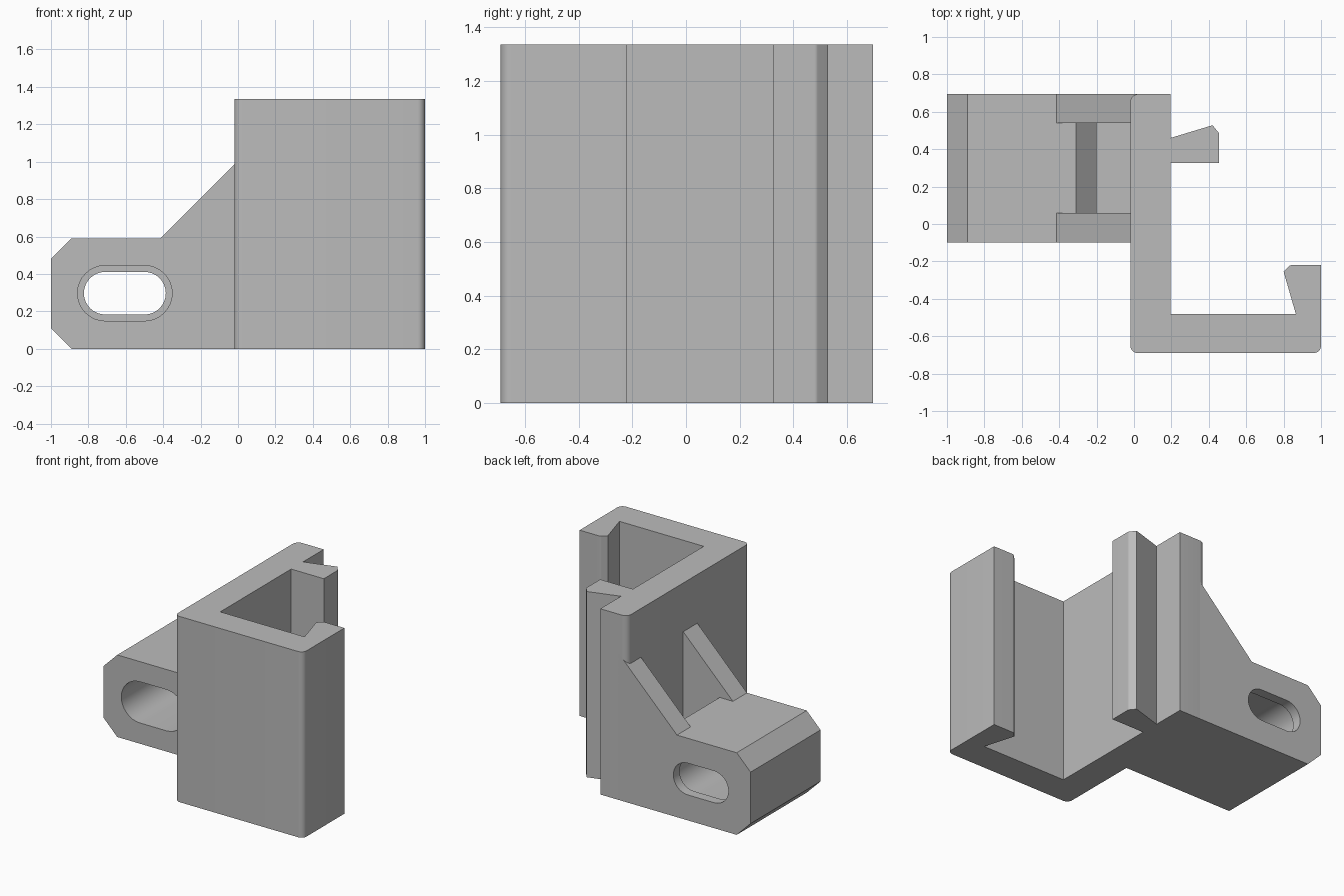
import bpy, bmesh
from math import pi, cos, sin, radians
from mathutils import Vector

cube = bpy.data.objects.get("Cube")
if cube:
    bpy.data.objects.remove(cube, do_unlink=True)

grey = bpy.data.materials.new("plain grey plastic")
grey.use_nodes = True
colour = (0.5, 0.5, 0.5, 1)
grey.diffuse_color = colour
grey.node_tree.nodes["Principled BSDF"].inputs["Base Color"].default_value = colour


def rounded(points, steps=8):
    """Outline from (u, v) corners; a third value rounds that corner."""
    out = []
    for i, p in enumerate(points):
        c = Vector(p[:2])
        if len(p) == 2:
            out.append(c)
            continue
        a = (Vector(points[i - 1][:2]) - c).normalized()
        b = (Vector(points[(i + 1) % len(points)][:2]) - c).normalized()
        half = a.angle(b) / 2
        start = a * (p[2] / (sin(half) / cos(half)))
        centre = (a + b).normalized() * (p[2] / sin(half))
        u = start - centre
        v = b * start.length - centre
        total = u.angle(v)
        for k in range(steps + 1):
            t = total * k / steps
            out.append(c + centre + (u * sin(total - t) + v * sin(t)) / sin(total))
    return out


def prism(name, outline, low, high, axis="z"):
    """Extrude an outline along z (xy outline) or y (xz outline)."""
    bm = bmesh.new()
    place = (lambda p: (p[0], p[1], low)) if axis == "z" else (lambda p: (p[0], low, p[1]))
    face = bm.faces.new([bm.verts.new(place(p)) for p in outline])
    ext = bmesh.ops.extrude_face_region(bm, geom=[face])
    move = Vector((0, 0, high - low)) if axis == "z" else Vector((0, high - low, 0))
    verts = [g for g in ext["geom"] if isinstance(g, bmesh.types.BMVert)]
    bmesh.ops.translate(bm, verts=verts, vec=move)
    bmesh.ops.recalc_face_normals(bm, faces=bm.faces)
    mesh = bpy.data.meshes.new(name)
    bm.to_mesh(mesh)
    bm.free()
    mesh.materials.append(grey)
    obj = bpy.data.objects.new(name, mesh)
    bpy.context.collection.objects.link(obj)
    return obj


def activate(obj):
    bpy.ops.object.select_all(action="DESELECT")
    obj.select_set(True)
    bpy.context.view_layer.objects.active = obj


def cut(obj, cutter):
    cutter.hide_render = True
    mod = obj.modifiers.new("cut", "BOOLEAN")
    mod.operation, mod.solver, mod.object = "DIFFERENCE", "EXACT", cutter
    activate(obj)
    bpy.ops.object.modifier_apply(modifier=mod.name)
    bpy.data.objects.remove(cutter, do_unlink=True)


def slot(cx, cz, half, r, steps=16):
    """Slot outline with round ends."""
    ends = [(cx + half, -pi / 2), (cx - half, pi / 2)]
    return [(x + r * cos(a + pi * k / steps), cz + r * sin(a + pi * k / steps))
            for x, a in ends for k in range(steps + 1)]


WALL, FRONT, BACK = -0.02, -0.10, 0.695

# Upright clip channel with two snap catches
channel = prism("clip_channel", rounded([
    (WALL, -0.69, 0.04), (1, -0.69, 0.04), (1, -0.22), (0.835, -0.22, 0.02),
    (0.80, -0.255), (0.865, -0.48), (0.195, -0.48), (0.195, 0.325),
    (0.455, 0.325), (0.455, 0.485, 0.02), (0.42, 0.528), (0.195, 0.46),
    (0.195, BACK), (WALL, BACK, 0.045)]), 0, 1.335)

# Mounting block with sloped gussets reaching into the channel wall
block = prism("mounting_block", [
    (-0.89, 0), (-1, 0.11), (-1, 0.48), (-0.89, 0.59), (-0.415, 0.59),
    (0.05, 1.055), (0.05, 0)], FRONT, BACK, "y")

# Pocket between the gussets
cut(block, prism("pocket_cutter", [
    (-0.42, 0.59), (-0.31, 0.59), (-0.2, 0.48), (-0.2, 0.16),
    (0.1, 0.16), (0.1, 1.2), (-0.42, 1.2)], 0.06, 0.54, "y"))

# Stepped screw slot: wide from the front, narrow through the back
cut(block, prism("wide_slot_cutter", slot(-0.605, 0.297, 0.105, 0.148), -0.2, 0.625, "y"))
cut(block, prism("narrow_slot_cutter", slot(-0.605, 0.297, 0.105, 0.114), 0.5, 0.8, "y"))

for part in (channel, block):
    activate(part)
    bpy.ops.object.shade_smooth_by_angle(angle=radians(25))
